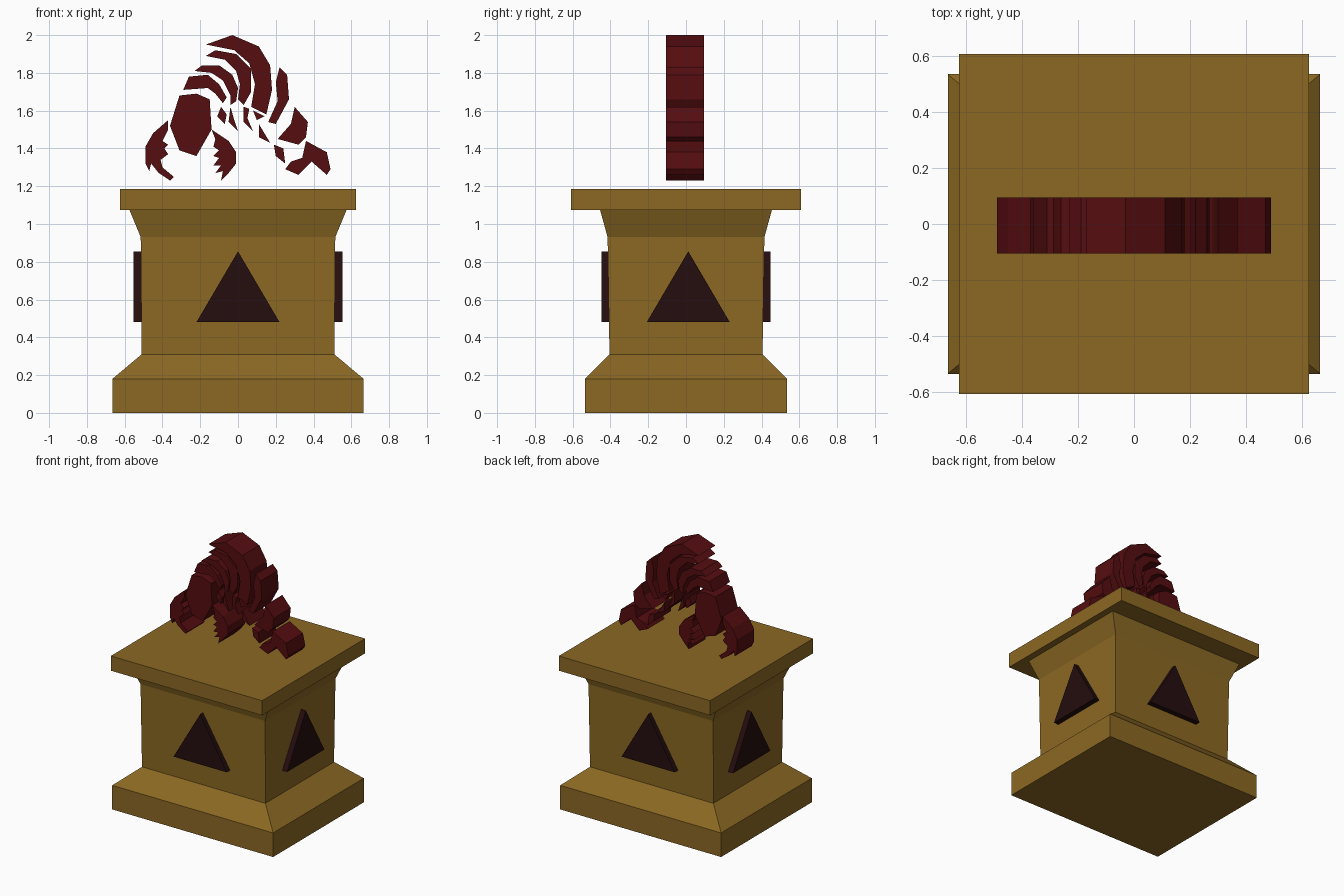
import bpy
import bmesh
from mathutils import Vector

default_cube = bpy.data.objects.get("Cube")
if default_cube:
    bpy.data.objects.remove(default_cube, do_unlink=True)


def make_material(name, colour):
    material = bpy.data.materials.new(name)
    material.use_nodes = True
    material.diffuse_color = (*colour, 1)
    shader = next(n for n in material.node_tree.nodes if n.type == "BSDF_PRINCIPLED")
    shader.inputs["Base Color"].default_value = (*colour, 1)
    return material


ochre = make_material("ochre stone", (0.26, 0.14, 0.017))
dark_red = make_material("dark red", (0.09, 0.004, 0.005))
dark_brown = make_material("dark brown", (0.018, 0.004, 0.0045))


def finish(name, bm, material):
    bmesh.ops.recalc_face_normals(bm, faces=bm.faces)
    mesh = bpy.data.meshes.new(name)
    bm.to_mesh(mesh)
    bm.free()
    mesh.materials.append(material)
    part = bpy.data.objects.new(name, mesh)
    bpy.context.collection.objects.link(part)
    return part


def stack(name, rings, material):
    """Loft rectangles given as half width, half depth and height."""
    bm = bmesh.new()
    loops = []
    for half_x, half_y, z in rings:
        corners = ((-half_x, -half_y), (half_x, -half_y), (half_x, half_y), (-half_x, half_y))
        loops.append([bm.verts.new((x, y, z)) for x, y in corners])
    bm.faces.new(loops[0])
    bm.faces.new(loops[-1])
    for low, high in zip(loops, loops[1:]):
        for i in range(len(low)):
            bm.faces.new((low[i - 1], low[i], high[i], high[i - 1]))
    return finish(name, bm, material)


def prism(name, points, extrusion, material):
    """Extrude a flat outline along a vector."""
    bm = bmesh.new()
    face = bm.faces.new([bm.verts.new(p) for p in points])
    result = bmesh.ops.extrude_face_region(bm, geom=[face], use_keep_orig=True)
    moved = [v for v in result["geom"] if isinstance(v, bmesh.types.BMVert)]
    bmesh.ops.translate(bm, verts=moved, vec=Vector(extrusion))
    return finish(name, bm, material)


def cutout(name, *outline):
    """Thick silhouette piece, outlined in hundredths seen from the front."""
    points = [(x / 100, -0.105, z / 100) for x, z in outline]
    return prism(name, points, (0, 0.2, 0), dark_red)


# Pedestal
stack("pedestal_body", [
    (0.665, 0.535, 0), (0.665, 0.535, 0.18), (0.51, 0.405, 0.31),
    (0.515, 0.415, 0.93), (0.575, 0.455, 1.075)], ochre)
stack("pedestal_top_slab", [(0.625, 0.608, 1.075), (0.625, 0.608, 1.185)], ochre)

# Raised triangles on the four sides
triangle = ((-0.22, 0.48), (0.22, 0.48), (0, 0.855))
for side, sign in (("front", -1), ("back", 1)):
    prism(side + "_triangle", [(u, sign * 0.4, z) for u, z in triangle],
          (0, sign * 0.047, 0), dark_brown)
for side, sign in (("right", -1), ("left", 1)):
    prism(side + "_triangle", [(sign * 0.5, u + 0.012, z) for u, z in triangle],
          (sign * 0.052, 0, 0), dark_brown)

# Head and clawed front limbs
cutout("head", (-31, 168), (-22, 169), (-15, 166), (-14, 150), (-22, 136),
       (-31, 139), (-36, 152))
cutout("outer_claw", (-37, 155), (-45, 148), (-49, 141), (-49, 132), (-47, 128),
       (-46, 132), (-42, 127), (-36, 123), (-34, 125), (-40, 130), (-41, 134),
       (-37, 137), (-39, 140), (-37, 142), (-40, 144), (-37, 150))
cutout("inner_claw", (-14, 150), (-5, 144), (-1, 138), (-1, 132), (-5, 127),
       (-9, 123), (-8, 128), (-12, 127), (-9, 131), (-13, 131), (-10, 135),
       (-13, 136), (-10, 139), (-13, 141), (-12, 145))

# Curved back bands
cutout("large_back_band", (-17, 195), (-3, 200), (11, 194), (17, 184), (18, 171),
       (15, 158), (7, 162), (9, 174), (6, 185), (-2, 192))
cutout("second_back_band", (-17, 189), (-12, 192), (-1, 190), (7, 182), (7, 170),
       (3, 163), (0, 166), (1, 174), (-1, 181), (-7, 187))
cutout("third_back_band", (-23, 181), (-19, 184), (-10, 184), (-3, 179), (0, 172),
       (-1, 165), (-4, 163), (-4, 168), (-8, 176), (-14, 180))
cutout("neck_band", (-29, 171), (-26, 178), (-16, 179), (-10, 174), (-6, 167),
       (-8, 164), (-12, 169), (-16, 172))
cutout("hip_band", (22, 183), (26, 179), (27, 166), (20, 153), (16, 154),
       (21, 165), (20, 175))

# Hind limb
cutout("hind_leg", (30, 162), (37, 154), (36, 146), (32, 142), (21, 145), (28, 153))
cutout("hind_foot", (36, 144), (47, 138), (49, 129), (47, 126), (39, 133),
       (32, 126), (25, 129), (28, 133), (34, 135))

# Small belly plates
cutout("rear_belly_plate", (19, 142), (24, 140), (25, 132), (20, 136))
cutout("hip_belly_plate", (11, 153), (14, 148), (17, 143), (11, 146))
cutout("middle_belly_plate", (3, 162), (6, 161), (5, 156), (8, 149), (3, 154))
cutout("upper_belly_plate", (8, 160), (14, 157), (10, 155))
cutout("front_belly_plate", (-4, 162), (-2, 155), (0, 149), (-5, 154))
cutout("chest_plate", (-9, 162), (-6, 158), (-7, 153), (-11, 157))
